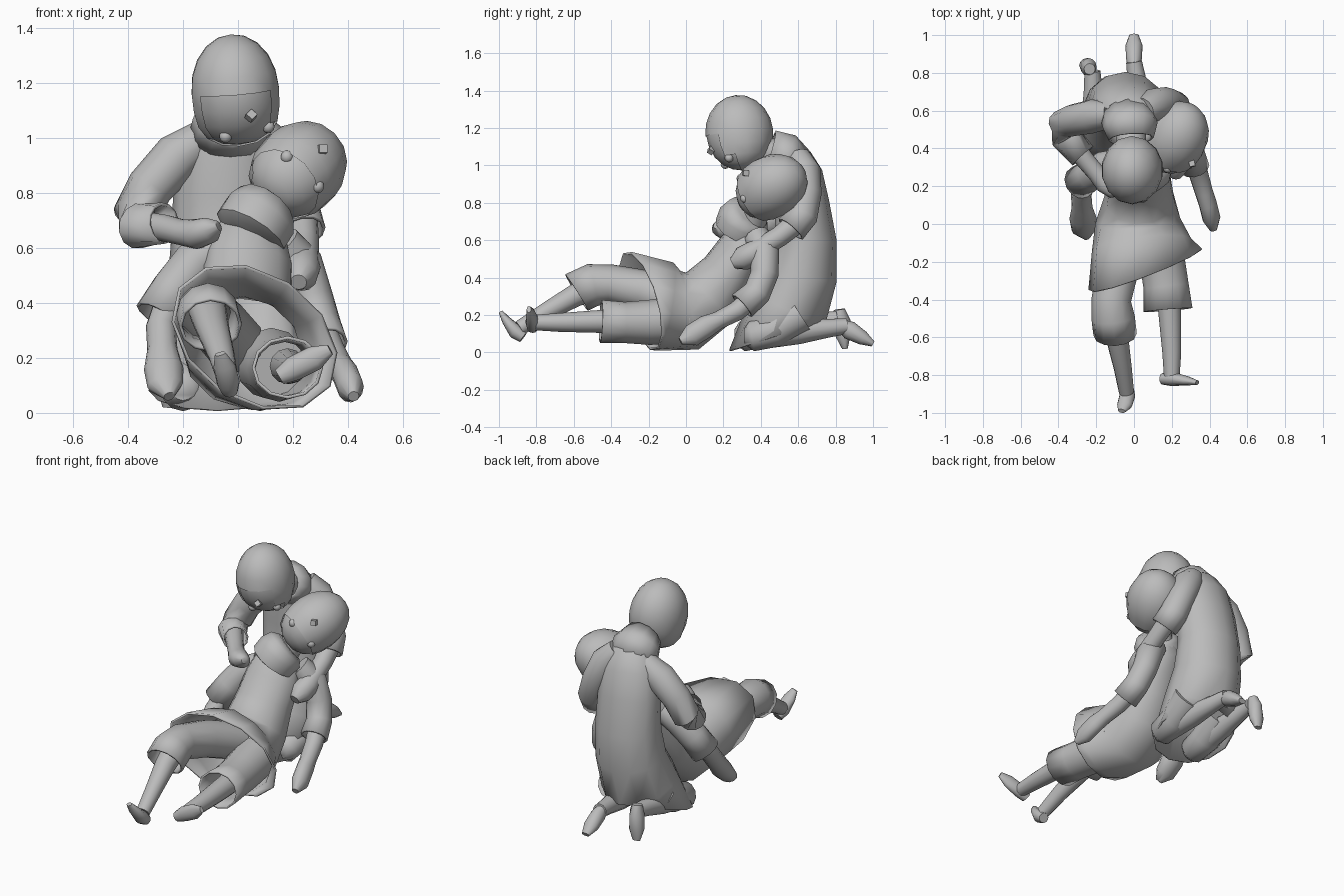
import bpy, bmesh
from math import cos, sin, pi
from mathutils import Vector, Matrix
from mathutils.bvhtree import BVHTree

if "Cube" in bpy.data.objects:
    bpy.data.objects.remove(bpy.data.objects["Cube"])

grey = bpy.data.materials.new("plain grey")
grey.use_nodes = True
grey.diffuse_color = (0.5, 0.5, 0.5, 1)
grey.node_tree.nodes["Principled BSDF"].inputs["Base Color"].default_value = (0.5, 0.5, 0.5, 1)


def finish(name, bm, angle=0.9):
    bmesh.ops.recalc_face_normals(bm, faces=bm.faces)
    mesh = bpy.data.meshes.new(name)
    bm.to_mesh(mesh)
    bm.free()
    mesh.materials.append(grey)
    obj = bpy.data.objects.new(name, mesh)
    bpy.context.collection.objects.link(obj)
    bpy.ops.object.select_all(action='DESELECT')
    obj.select_set(True)
    bpy.context.view_layer.objects.active = obj
    bpy.ops.object.shade_smooth_by_angle(angle=angle)
    return obj


def loft(name, rows, hint=None, end=None, hem=False, start_open=False, sides=12):
    """Rings (x, y, z, radius, optional second radius) skinned along a path."""
    pts = [Vector(r[:3]) for r in rows]
    along = (pts[-1] - pts[0]).normalized()
    hint = Vector(hint) if hint else Vector((0, 1, 0) if abs(along.x) > .75 else (1, 0, 0))
    bm, rings = bmesh.new(), []
    for i, row in enumerate(rows):
        t = pts[min(i + 1, len(pts) - 1)] - pts[max(i - 1, 0)]
        if end and i == len(rows) - 1:
            t = Vector(end)
        t.normalize()
        a = (hint - t * hint.dot(t)).normalized()
        b = t.cross(a)
        ra, rb = row[3], row[-1]
        rings.append([bm.verts.new(pts[i] + a * ra * cos(2 * pi * k / sides)
                                   + b * rb * sin(2 * pi * k / sides)) for k in range(sides)])
    for lo, hi in zip(rings, rings[1:]):
        for k in range(sides):
            n = (k + 1) % sides
            bm.faces.new((lo[k], lo[n], hi[n], hi[k]))
    if not start_open:
        bm.faces.new(rings[0][::-1])
    if not hem:
        bm.faces.new(rings[-1])
    obj = finish(name, bm)
    if hem:
        mod = obj.modifiers.new("cloth thickness", 'SOLIDIFY')
        mod.thickness, mod.offset = 0.012, -1
    return obj


def head(name, centre, radii, up, jaw, face, eyes, mark, mark_turn):
    """Skull with a broad jaw, a hood shell, two round eyes and a forehead stud."""
    z = Vector(up).normalized()
    x = Vector((0, -1, 0)).cross(z).normalized()
    turn = Matrix((x, z.cross(x), z)).transposed().to_4x4()
    place = Matrix.Translation(centre) @ turn @ Matrix.Diagonal((*radii, 1))
    for part, size in (("face", .97), ("hood", 1)):
        bm = bmesh.new()
        bmesh.ops.create_uvsphere(bm, u_segments=14, v_segments=10, radius=size)
        for v in bm.verts:
            v.co.x *= 1 + jaw * min(v.co.z, 0) ** 2
        bm.transform(place)
        if part == "hood":
            tree = BVHTree.FromBMesh(bm)
            aim = Vector(face).normalized()
            cut = [f for f in bm.faces
                   if (f.calc_center_median() - Vector(centre)).normalized().dot(aim) > .68]
            bmesh.ops.delete(bm, geom=cut, context='FACES')
        finish(f"{name}_{part}", bm, 1.2)
    for i, (ex, ez) in enumerate(eyes):
        hit = tree.ray_cast(Vector((ex, -2, ez)), Vector((0, 1, 0)))[0]
        bm = bmesh.new()
        bmesh.ops.create_uvsphere(bm, u_segments=10, v_segments=6, radius=.024,
                                  matrix=Matrix.Translation(hit + Vector((0, .016, 0))))
        finish(f"{name}_eye_{i + 1}", bm)
    hit, normal = tree.ray_cast(Vector((mark[0], -2, mark[1])), Vector((0, 1, 0)))[:2]
    bm = bmesh.new()
    bmesh.ops.create_cube(bm, size=.03, matrix=Matrix.Translation(hit - normal * .01)
                          @ normal.to_track_quat('Z', 'Y').to_matrix().to_4x4()
                          @ Matrix.Rotation(mark_turn, 4, 'Z'))
    finish(f"{name}_forehead_stud", bm, .3)


# Kneeling figure: head, collar and robe
head("kneeling", (-.01, .285, 1.172), (.163, .182, .205), (-.08, -.1, 1), .35, (.1, -.7, -.75),
     [(-.045, 1.005), (.11, 1.04)], (.045, 1.075), pi / 4)
loft("kneeling_neck", [(-.02, .52, 1.04, .08), (-.01, .36, 1.1, .08)])
loft("kneeling_collar", [(-.03, .57, 1.0, .15, .12), (-.02, .52, 1.06, .145, .12),
                         (-.015, .45, 1.08, .12, .11)], hem=True, start_open=True)
loft("kneeling_robe", [
    (-.02, .54, 1.1, .07, .06), (-.02, .57, 1.04, .14, .1), (-.03, .6, .95, .18, .13),
    (-.04, .62, .8, .195, .145), (-.045, .64, .6, .2, .165), (-.05, .62, .42, .21, .19),
    (-.06, .55, .24, .23, .215), (-.075, .46, .08, .25, .24)], end=(0, .3, -1), hem=True)

# Kneeling figure: arms
loft("kneeling_right_sleeve", [
    (-.12, .58, 1.0, .07), (-.22, .57, .93, .09), (-.32, .55, .82, .085),
    (-.37, .53, .72, .085), (-.36, .46, .68, .085), (-.27, .36, .69, .075)],
    hint=(0, 1, 0), hem=True)
loft("kneeling_right_forearm", [(-.36, .47, .68, .055), (-.26, .34, .67, .05),
                                (-.2, .27, .655, .048), (-.15, .22, .65, .06, .055),
                                (-.1, .18, .665, .052, .045), (-.07, .165, .68, .02)])
loft("kneeling_left_sleeve", [
    (.05, .6, 1.04, .07), (.11, .63, .97, .09), (.17, .64, .85, .085),
    (.215, .62, .73, .085), (.235, .56, .66, .085)], hem=True)
loft("kneeling_left_forearm", [(.23, .6, .7, .06), (.24, .5, .62, .055), (.24, .42, .57, .055),
                               (.235, .36, .53, .065), (.225, .3, .5, .065),
                               (.22, .25, .475, .03)])

# Kneeling figure: folded legs and feet
for side, knee, ankle, heel, toe in (
        ("right", (-.2, .3, .085), (-.22, .81, .18), (-.235, .82, .23), (-.25, .85, .02)),
        ("left", (.08, .35, .085), (.0, .86, .14), (.0, .82, .15), (.0, 1.0, .045))):
    k, a = Vector(knee), Vector(ankle)
    loft(f"kneeling_{side}_thigh", [(*(k + Vector((0, .26, .12))), .1),
                                    (*(k + Vector((0, .12, .03))), .09),
                                    (*k, .08), (*(k + Vector((0, -.04, 0))), .04)])
    loft(f"kneeling_{side}_shin", [(*k, .075), (*k.lerp(a, .5), .068),
                                   (*k.lerp(a, .8), .05), (*a, .042)])
    h, t = Vector(heel), Vector(toe)
    loft(f"kneeling_{side}_foot", [(*h, .03), (*h.lerp(t, .3), .042, .05),
                                   (*h.lerp(t, .7), .045, .038), (*t, .025, .015)])

# Reclining figure: head, scarf and tunic with a slanted flared hem
head("reclining", (.22, .455, .885), (.165, .172, .21), (.45, .78, .45), .2,
     (-.3, -.85, -.45), [(.178, .93), (.29, .823)], (.305, .957), 0)
loft("reclining_neck", [(.06, .34, .64, .07), (.15, .4, .82, .07)])
loft("reclining_scarf", [(.035, .28, .64, .1), (.045, .29, .66, .14), (.08, .31, .715, .14),
                         (.1, .33, .745, .12), (.11, .34, .755, .08)])
loft("reclining_tunic", [
    (.08, .37, .7, .07, .07), (.05, .34, .64, .14, .1), (.04, .29, .55, .165, .12),
    (.03, .22, .43, .17, .14), (.03, .13, .3, .19, .18), (.02, .02, .225, .23, .21),
    (.04, -.11, .245, .28, .225), (.06, -.24, .275, .35, .235)],
    hint=(.8, 0, -.5), end=(.33, -1, -.15), hem=True)

# Reclining figure: arms
loft("reclining_left_sleeve", [(.16, .38, .62, .07), (.23, .42, .54, .08),
                               (.27, .42, .42, .075), (.3, .38, .32, .075),
                               (.32, .3, .25, .08)], hem=True)
loft("reclining_left_forearm", [(.3, .38, .31, .055), (.34, .27, .22, .052),
                                (.37, .17, .17, .048), (.39, .11, .14, .048, .06),
                                (.41, .03, .09, .048, .06), (.42, -.03, .06, .02)])
loft("reclining_right_sleeve", [(-.07, .33, .6, .07), (-.16, .3, .54, .085),
                                (-.23, .26, .45, .085), (-.29, .22, .35, .09)], hem=True)
loft("reclining_right_forearm", [(-.24, .25, .43, .055), (-.28, .16, .31, .055),
                                 (-.275, .09, .23, .055), (-.27, .03, .16, .072, .055),
                                 (-.265, -.03, .1, .065, .045), (-.25, -.07, .06, .02)])

# Reclining figure: trousers, shins and feet
loft("reclining_right_trouser", [(-.01, .0, .25, .11), (-.08, -.22, .33, .11),
                                 (-.12, -.4, .365, .105), (-.11, -.5, .36, .115),
                                 (-.1, -.585, .32, .115)], end=(.05, -.8, -.5), hem=True)
loft("reclining_left_trouser", [(.12, .0, .18, .13), (.15, -.2, .16, .12),
                                (.17, -.33, .16, .12, .11), (.18, -.455, .165, .13, .115)],
     hem=True)
loft("reclining_right_shin", [(-.11, -.45, .37, .07), (-.09, -.6, .3, .06),
                              (-.06, -.76, .21, .048), (-.04, -.89, .13, .04)])
loft("reclining_right_foot", [(-.03, -.87, .08, .03), (-.035, -.91, .11, .042, .04),
                              (-.05, -.96, .17, .04, .025), (-.065, -.99, .215, .02, .012)])
loft("reclining_left_shin", [(.18, -.33, .17, .065), (.19, -.48, .165, .06),
                             (.2, -.68, .16, .05), (.2, -.83, .16, .04)])
loft("reclining_left_foot", [(.15, -.82, .13, .03), (.2, -.82, .16, .038, .045),
                             (.28, -.83, .2, .025, .045), (.335, -.84, .23, .012, .02)])
